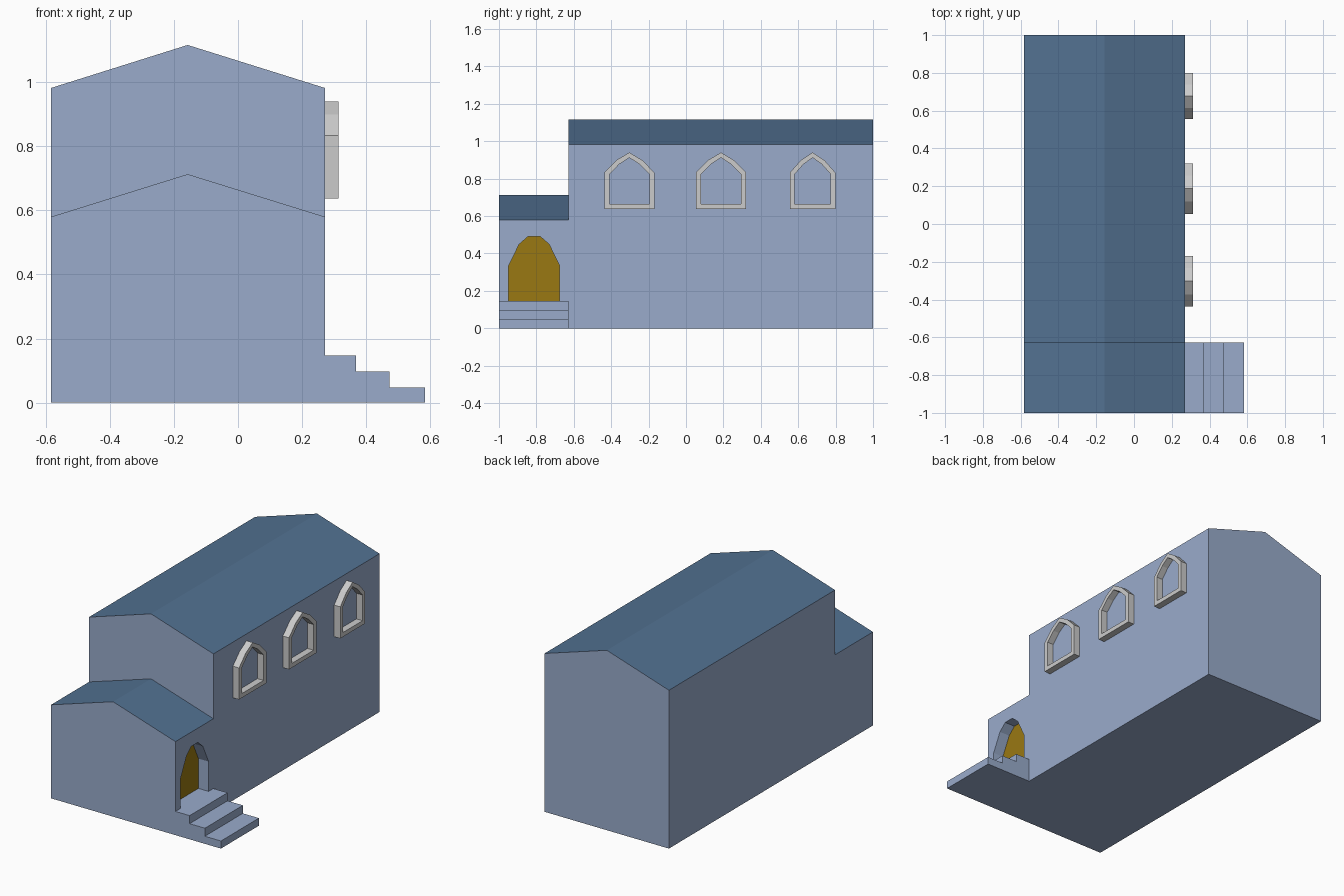
import bpy, bmesh

if "Cube" in bpy.data.objects:
    bpy.data.objects.remove(bpy.data.objects["Cube"])

def material(name, rgb):
    m = bpy.data.materials.new(name)
    m.diffuse_color = (*rgb, 1)
    m.use_nodes = True
    m.node_tree.nodes["Principled BSDF"].inputs["Base Color"].default_value = m.diffuse_color
    return m

WALL = material("wall_blue", (0.32, 0.41, 0.60))
ROOF = material("roof_blue", (0.085, 0.165, 0.285))
GOLD = material("door_gold", (0.32, 0.19, 0.006))

def finish(name, bm, mats):
    bmesh.ops.recalc_face_normals(bm, faces=bm.faces)
    if len(mats) > 1:                      # sloped upper faces take the roof colour
        for f in bm.faces:
            f.material_index = int(f.normal.z > 0.5)
    me = bpy.data.meshes.new(name)
    bm.to_mesh(me)
    bm.free()
    for m in mats:
        me.materials.append(m)
    ob = bpy.data.objects.new(name, me)
    bpy.context.collection.objects.link(ob)
    return ob

def prism(name, profile, axis, a, b, mats):
    """Extrude a 2D profile along y (profile is x,z) or x (profile is y,z)."""
    bm = bmesh.new()
    place = (lambda p, t: (p[0], t, p[1])) if axis == 'y' else (lambda p, t: (t, p[0], p[1]))
    ra, rb = ([bm.verts.new(place(p, t)) for p in profile] for t in (a, b))
    bm.faces.new(ra)
    bm.faces.new(rb)
    n = len(profile)
    for i in range(n):
        j = (i + 1) % n
        bm.faces.new((ra[i], ra[j], rb[j], rb[i]))
    return finish(name, bm, mats)

L, R, RIDGE = -0.583, 0.271, -0.157
Y_SPLIT = -0.628

def gable(eave, ridge):
    return [(L, 0), (R, 0), (R, eave), (RIDGE, ridge), (L, eave)]

# Main hall and lower porch
prism("main_hall", gable(0.982, 1.116), 'y', Y_SPLIT, 1, [WALL, ROOF])
porch = prism("porch", gable(0.58, 0.713), 'y', -1, Y_SPLIT, [WALL, ROOF])

# Entrance steps
prism("entrance_steps", [(R, 0), (0.583, 0), (0.583, 0.047), (0.473, 0.047), (0.473, 0.097),
                         (0.368, 0.097), (0.368, 0.147), (R, 0.147)], 'y', -1, Y_SPLIT, [WALL])

# Recessed arched doorway
half = [(0.137, 0.147), (0.137, 0.332), (0.08, 0.449), (0.032, 0.491)]
arch = [(-0.812 + y, z) for y, z in half] + [(-0.812 - y, z) for y, z in reversed(half)]
cutter = prism("doorway_cutter", arch, 'x', R - 0.075, R + 0.1, [WALL])
cutter.hide_render = True
cutter.hide_viewport = True
cut = porch.modifiers.new("doorway", 'BOOLEAN')
cut.operation = 'DIFFERENCE'
cut.solver = 'EXACT'
cut.object = cutter
prism("door", arch, 'x', R - 0.08, R - 0.07, [GOLD])

# Pointed window frames
def frame(name, yc, s):
    outer = [(0.134, 0.637), (0.134, 0.833), (0.069, 0.899), (0, 0.94)]
    inner = [(0.107, 0.664), (0.107, 0.823), (0.054, 0.877), (0, 0.912)]
    bm = bmesh.new()
    def ring(half, x):
        pts = half + [(-y, z) for y, z in reversed(half[:-1])]
        return [bm.verts.new((x, yc + y * s, z)) for y, z in pts]
    rings = [ring(outer, R), ring(outer, 0.313), ring(inner, 0.313), ring(inner, R)]
    n = len(rings[0])
    for k in range(4):
        p, q = rings[k], rings[(k + 1) % 4]
        for i in range(n):
            j = (i + 1) % n
            bm.faces.new((p[i], p[j], q[j], q[i]))
    finish(name, bm, [])

for i, (yc, s) in enumerate([(-0.303, 1), (0.187, 1), (0.677, 0.905)]):
    frame(f"window_frame_{i + 1}", yc, s)
